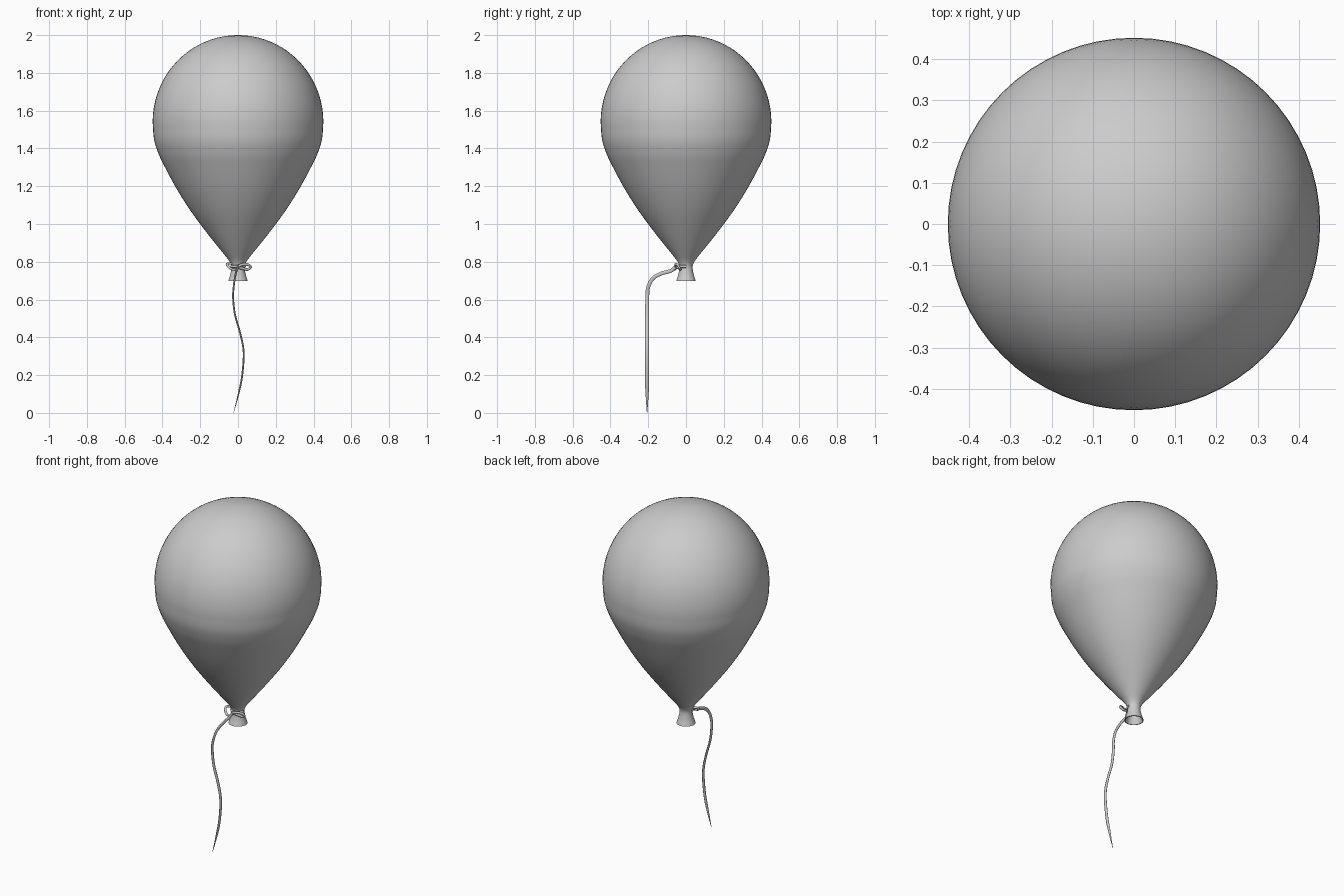
import bpy, bmesh, math
from mathutils import Vector

if "Cube" in bpy.data.objects:
    bpy.data.objects.remove(bpy.data.objects["Cube"])

grey = bpy.data.materials.new("light grey")
grey.diffuse_color = (0.6, 0.6, 0.6, 1)
grey.use_nodes = True
grey.node_tree.nodes["Principled BSDF"].inputs["Base Color"].default_value = grey.diffuse_color


def finish(name, bm, angle=40):
    bmesh.ops.recalc_face_normals(bm, faces=bm.faces)
    mesh = bpy.data.meshes.new(name)
    bm.to_mesh(mesh)
    bm.free()
    ob = bpy.data.objects.new(name, mesh)
    bpy.context.collection.objects.link(ob)
    mesh.materials.append(grey)
    bpy.ops.object.select_all(action='DESELECT')
    ob.select_set(True)
    bpy.context.view_layer.objects.active = ob
    bpy.ops.object.shade_smooth_by_angle(angle=math.radians(angle))
    return ob


def smooth_path(pts, steps=6):
    """Catmull-Rom curve through the points."""
    p = [Vector(q) for q in pts]
    p = [2 * p[0] - p[1]] + p + [2 * p[-1] - p[-2]]
    out = []
    for i in range(1, len(p) - 2):
        a, b, c, d = p[i - 1:i + 3]
        for k in range(steps):
            t = k / steps
            out.append(0.5 * (2 * b + (c - a) * t + (2 * a - 5 * b + 4 * c - d) * t * t
                              + (3 * b - a - 3 * c + d) * t ** 3))
    return out + [p[-2]]


def lathe(name, profile, n=64):
    bm = bmesh.new()
    rings = []
    for r, z in profile:
        if r < 1e-4:
            rings.append([bm.verts.new((0, 0, z))] * n)
        else:
            rings.append([bm.verts.new((r * math.cos(2 * math.pi * i / n),
                                        r * math.sin(2 * math.pi * i / n), z)) for i in range(n)])
    for a, b in zip(rings, rings[1:]):
        for i in range(n):
            j = (i + 1) % n
            bm.faces.new(list(dict.fromkeys((a[i], a[j], b[j], b[i]))))
    return finish(name, bm)


def cord(name, pts, width, thick, flat_axis, taper=0, n=10):
    """Oval tube along a path, thin along flat_axis, with an optional tapered end."""
    path = smooth_path(pts)
    ref = Vector(flat_axis)
    bm = bmesh.new()
    rings = []
    for k, c in enumerate(path):
        t = (path[min(k + 1, len(path) - 1)] - path[max(k - 1, 0)]).normalized()
        side = t.cross(ref).normalized()
        nor = side.cross(t)
        s = min(1, 0.15 + (len(path) - 1 - k) / taper) if taper else 1
        rings.append([bm.verts.new(c + s * (side * width * math.cos(2 * math.pi * i / n)
                                            + nor * thick * math.sin(2 * math.pi * i / n)))
                      for i in range(n)])
    for a, b in zip(rings, rings[1:]):
        for i in range(n):
            j = (i + 1) % n
            bm.faces.new((a[i], a[j], b[j], b[i]))
    bm.faces.new(rings[0])
    bm.faces.new(rings[-1])
    return finish(name, bm, 60)


# balloon body: round dome above, taper to the neck and flared lip below
dome = [(0.452 * math.sin(a), 1.54 + 0.46 * math.cos(a))
        for a in (math.pi / 2 * i / 20 for i in range(20))]
taper = smooth_path([(r, z, 0) for r, z in (
    (0.452, 1.54), (0.445, 1.45), (0.424, 1.38), (0.395, 1.317), (0.327, 1.19), (0.254, 1.074),
    (0.18, 0.973), (0.122, 0.899), (0.075, 0.841), (0.047, 0.805), (0.036, 0.78),
    (0.036, 0.757), (0.042, 0.728), (0.052, 0.698))], 4)
lathe("balloon", dome + [(v.x, v.y) for v in taper]
      + [(0.047, 0.697), (0.038, 0.722), (0.028, 0.755), (0, 0.77)])

# hanging string, flat ribbon in the y-z plane
cord("string", [(0.0, -0.025, 0.778), (0.0, -0.055, 0.772), (-0.008, -0.08, 0.752),
                (-0.012, -0.13, 0.738), (-0.017, -0.175, 0.712), (-0.023, -0.2, 0.665),
                (-0.026, -0.205, 0.61), (-0.016, -0.206, 0.52), (0.012, -0.206, 0.42),
                (0.03, -0.206, 0.32), (0.021, -0.206, 0.19), (0.0, -0.206, 0.09),
                (-0.023, -0.206, 0.002)], 0.010, 0.005, (1, 0, 0), 10)

# knot: bow loop on the right, short hook on the left, band round the neck front
cord("knot_loop", [(-0.005, -0.055, 0.772), (0.025, -0.055, 0.786), (0.055, -0.045, 0.784),
                   (0.066, -0.036, 0.771), (0.05, -0.03, 0.759), (0.025, -0.035, 0.764),
                   (0.0, -0.045, 0.770)], 0.007, 0.006, (0, 1, 0))
cord("knot_hook", [(-0.03, -0.015, 0.79), (-0.056, -0.028, 0.79), (-0.052, -0.045, 0.775),
                   (-0.03, -0.06, 0.76), (-0.008, -0.066, 0.762)], 0.007, 0.006, (0, 0, 1))
cord("knot_band", [(0.036 * math.sin(a), -0.036 * math.cos(a), 0.775)
                   for a in (math.radians(d) for d in range(-90, 91, 30))],
     0.006, 0.007, (0, 0, 1))
